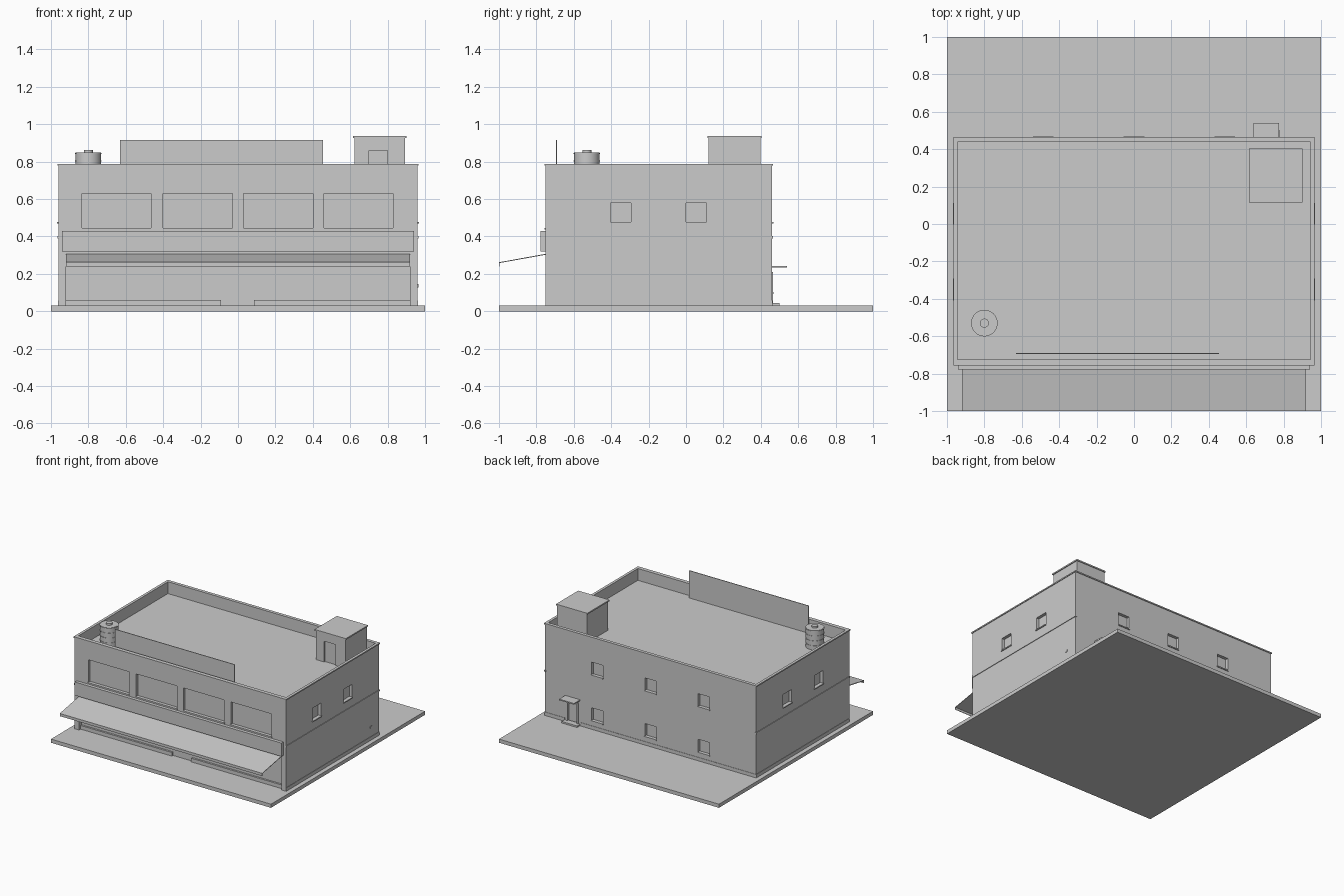
import bpy, bmesh
from mathutils import Vector

old = bpy.data.objects.get("Cube")
if old:
    bpy.data.objects.remove(old, do_unlink=True)

grey = bpy.data.materials.new("plain grey")
grey.use_nodes = True
COLOUR = (0.6, 0.6, 0.6, 1)
grey.diffuse_color = COLOUR
grey.node_tree.nodes["Principled BSDF"].inputs["Base Color"].default_value = COLOUR


def make(name, bm):
    mesh = bpy.data.meshes.new(name)
    bm.to_mesh(mesh)
    bm.free()
    mesh.materials.append(grey)
    ob = bpy.data.objects.new(name, mesh)
    bpy.context.collection.objects.link(ob)
    return ob


def boxes(name, items):
    """One object from boxes given as (x range, y range, z range)."""
    bm = bmesh.new()
    for ranges in items:
        verts = bmesh.ops.create_cube(bm, size=1)["verts"]
        for v in verts:
            v.co = Vector([(a + b) / 2 + c * (b - a) for c, (a, b) in zip(v.co, ranges)])
    return make(name, bm)


def cylinder(name, x, y, radius, z0, z1):
    bm = bmesh.new()
    bmesh.ops.create_cone(bm, cap_ends=True, segments=32, radius1=radius,
                          radius2=radius, depth=z1 - z0)
    bmesh.ops.translate(bm, verts=bm.verts, vec=(x, y, (z0 + z1) / 2))
    ob = make(name, bm)
    for poly in ob.data.polygons:
        poly.use_smooth = abs(poly.normal.z) < 0.5
    bm = bmesh.new()
    bm.from_mesh(ob.data)
    for e in bm.edges:
        e.smooth = len(e.link_faces) == 2 and e.calc_face_angle() < 0.6
    bm.to_mesh(ob.data)
    bm.free()
    return ob


def carve(target, items):
    """Cut boxes out of an object."""
    cutter = boxes("cutter", items)
    cutter.hide_render = True
    mod = target.modifiers.new("openings", "BOOLEAN")
    mod.operation = "DIFFERENCE"
    mod.solver = "EXACT"
    mod.object = cutter
    bpy.context.view_layer.objects.active = target
    bpy.ops.object.modifier_apply(modifier=mod.name)
    bpy.data.objects.remove(cutter, do_unlink=True)


# Main dimensions
W, FRONT, BACK, GROUND, TOP, ROOF = 0.96, -0.75, 0.46, 0.03, 0.785, 0.69
SHOP = 0.92

boxes("ground_slab", [((-1, 1), (-1, 1), (0, GROUND))])
walls = boxes("building_walls", [((-W, W), (FRONT, BACK), (GROUND, TOP))])

# Openings: roof well, shop front, doors and windows, with sills under the windows
cuts = [((-0.945, 0.945), (-0.725, 0.44), (ROOF, 1)),
        ((-SHOP, SHOP), (-0.8, -0.715), (0.02, 0.295)),
        ((0.665, 0.755), (0.44, 0.5), (0.02, 0.2))]
sills = []
for x in (-0.65, -0.215, 0.215, 0.645):
    cuts.append(((x - 0.185, x + 0.185), (-0.8, -0.73), (0.445, 0.63)))
    sills.append(((x - 0.19, x + 0.19), (-0.757, -0.73), (0.437, 0.446)))
for side in (-1, 1):
    for y in (-0.35, 0.055):
        cuts.append((sorted((side * 0.935, side * 1.1)), (y - 0.055, y + 0.055), (0.475, 0.58)))
        sills.append((sorted((side * 0.94, side * 0.967)), (y - 0.058, y + 0.058), (0.468, 0.477)))
for x in (-0.485, 0, 0.485):
    for z in (0.1, 0.475):
        cuts.append(((x - 0.052, x + 0.052), (0.435, 0.6), (z, z + 0.105)))
        sills.append(((x - 0.055, x + 0.055), (0.44, 0.467), (z - 0.007, z + 0.002)))
carve(walls, cuts)
boxes("window_sills", sills)

# Parapet coping, belt course and wall base
rim = (TOP - 0.007, TOP + 0.003)
boxes("parapet_coping", [((-0.966, 0.966), (-0.756, -0.724), rim),
                         ((-0.966, 0.966), (0.439, 0.466), rim),
                         ((-0.966, -0.944), (-0.724, 0.439), rim),
                         ((0.944, 0.966), (-0.724, 0.439), rim)])
for name, z, out in (("belt_course", (0.39, 0.402), 0.005), ("wall_base", (GROUND, 0.058), 0.003)):
    boxes(name, [(sorted((s * (W - 0.01), s * (W + out))), (FRONT, BACK + out), z) for s in (-1, 1)])
boxes("back_wall_base", [((-W, 0.64), (0.45, 0.463), (GROUND, 0.058)),
                         ((0.78, W), (0.45, 0.463), (GROUND, 0.058))])

# Shop front: low walls either side of a double door, sign band above
boxes("shop_low_walls", [((-SHOP, -0.09), (-0.73, -0.71), (GROUND, 0.06)),
                         ((0.085, SHOP), (-0.73, -0.71), (GROUND, 0.06))])
boxes("shop_door_split", [((-0.002, 0.002), (-0.718, -0.71), (GROUND, 0.295))])
boxes("sign_band", [((-0.94, 0.94), (-0.777, -0.74), (0.32, 0.43))])

# Sloping awning with a hanging front edge
profile = [(FRONT, 0.307), (-1, 0.262), (-1, 0.24), (-0.996, 0.24), (-0.996, 0.258), (FRONT, 0.302)]
bm = bmesh.new()
face = bm.faces.new([bm.verts.new((-SHOP, y, z)) for y, z in profile])
ext = bmesh.ops.extrude_face_region(bm, geom=[face])["geom"]
bmesh.ops.translate(bm, vec=(2 * SHOP, 0, 0), verts=[g for g in ext if isinstance(g, bmesh.types.BMVert)])
bmesh.ops.recalc_face_normals(bm, faces=bm.faces)
make("awning", bm)

# Back entrance
boxes("back_door_canopy", [((0.64, 0.775), (0.45, 0.54), (0.233, 0.243))])
boxes("back_door_step", [((0.64, 0.78), (0.45, 0.5), (GROUND, 0.043))])
boxes("back_door_frame", [((0.655, 0.667), (0.45, 0.466), (0.043, 0.21)),
                          ((0.753, 0.765), (0.45, 0.466), (0.043, 0.21)),
                          ((0.667, 0.753), (0.45, 0.466), (0.198, 0.21))])
boxes("side_wall_vent", [((0.95, 0.964), (0.345, 0.365), (0.127, 0.145))])

# Rooftop: stair house, billboard and water tank
stairs = boxes("stair_house", [((0.623, 0.893), (0.12, 0.397), (ROOF - 0.01, 0.93))])
carve(stairs, [((0.7, 0.8), (0.05, 0.13), (ROOF, 0.86))])
boxes("stair_house_cap", [((0.616, 0.9), (0.114, 0.403), (0.927, 0.938))])
boxes("billboard", [((-0.63, 0.455), (-0.696, -0.69), (ROOF, 0.915))])
TX, TY = -0.8, -0.53
cylinder("water_tank", TX, TY, 0.068, ROOF, 0.849)
for i, z in enumerate((0.72, 0.76, 0.8, 0.84)):
    cylinder("tank_band_%d" % (i + 1), TX, TY, 0.071, z, z + 0.006)
cylinder("tank_lid", TX, TY, 0.024, 0.845, 0.863)
